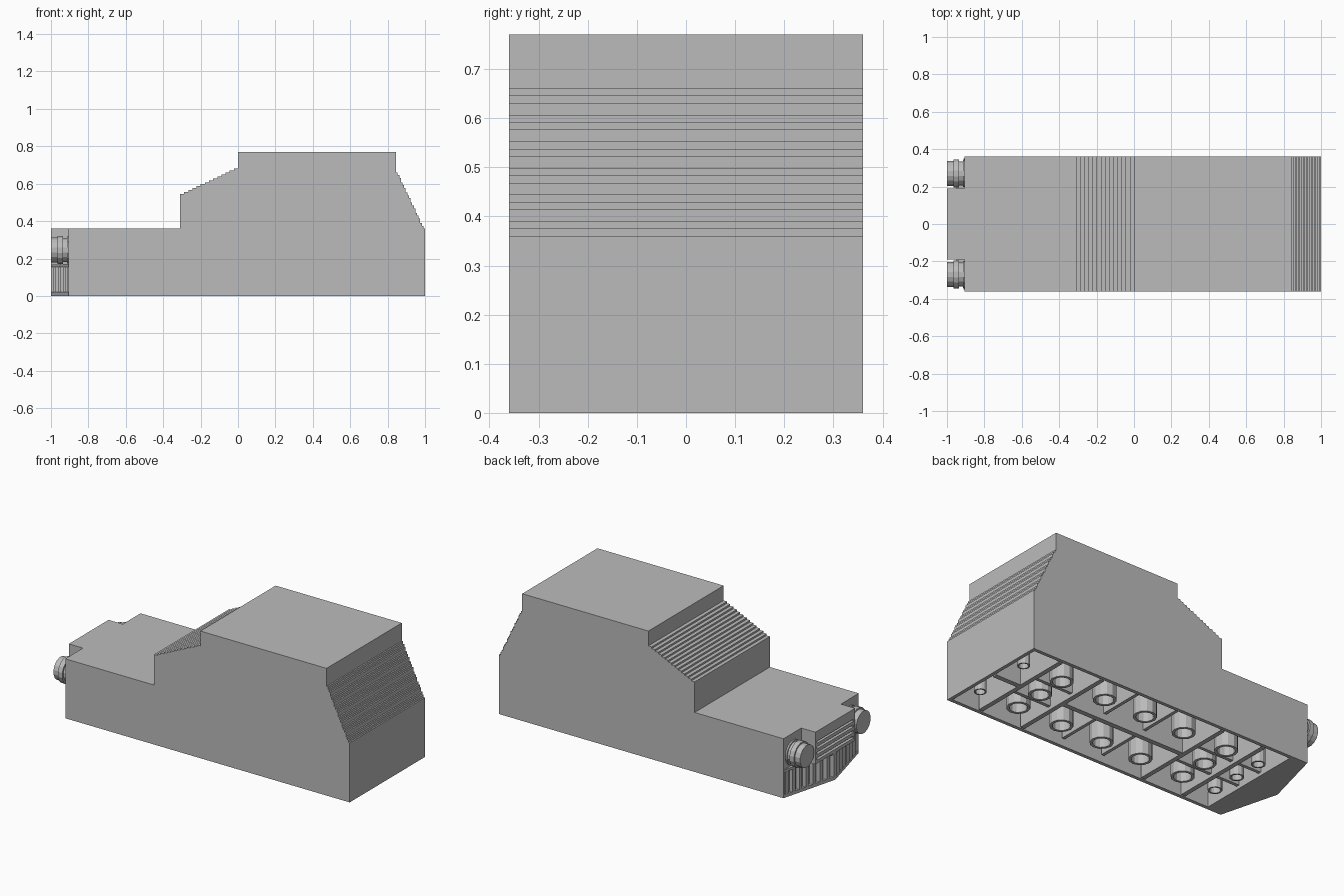
import bpy
import bmesh
from math import cos, sin, pi
from mathutils import Vector

cube = bpy.data.objects.get("Cube")
if cube:
    bpy.data.objects.remove(cube, do_unlink=True)

grey = bpy.data.materials.new("plain_grey")
grey.use_nodes = True
GREY = (0.5, 0.5, 0.5, 1)
grey.diffuse_color = GREY
grey.node_tree.nodes["Principled BSDF"].inputs["Base Color"].default_value = GREY

W = 0.36        # half width
NOSE = -0.905   # front wall behind the lamps
DEPTH = 0.3     # depth of the hollow underside


def finish(name, bm):
    bmesh.ops.recalc_face_normals(bm, faces=bm.faces[:])
    mesh = bpy.data.meshes.new(name)
    bm.to_mesh(mesh)
    bm.free()
    mesh.materials.append(grey)
    obj = bpy.data.objects.new(name, mesh)
    bpy.context.collection.objects.link(obj)
    return obj


def add_prism(bm, base, shift):
    """Extrude a closed outline along a vector."""
    face = bm.faces.new([bm.verts.new(p) for p in base])
    out = bmesh.ops.extrude_face_region(bm, geom=[face], use_keep_orig=True)
    verts = [g for g in out["geom"] if isinstance(g, bmesh.types.BMVert)]
    bmesh.ops.translate(bm, verts=verts, vec=Vector(shift))


def add_box(bm, x0, x1, y0, y1, z0, z1):
    add_prism(bm, [(x0, y0, z0), (x1, y0, z0), (x1, y1, z0), (x0, y1, z0)],
              (0, 0, z1 - z0))


def stairs(start, end, weights):
    """Vertical riser then flat tread, repeated between two points."""
    (x, z), pts = start, [start]
    dx, dz, total = end[0] - x, end[1] - z, sum(weights)
    for w in weights:
        z += dz * w / total
        pts.append((x, z))
        x += dx / len(weights)
        pts.append((x, z))
    return pts


# Body: stepped side profile with a hollow base
profile = [(NOSE, 0), (NOSE, 0.36), (-0.31, 0.36)]
profile += stairs((-0.31, 0.535), (0, 0.68), [1] * 14)
profile += [(0, 0.77), (0.845, 0.77)]
profile += stairs((0.845, 0.685), (1, 0.36), [1.6, 1, 1] * 6)
profile += [(1, 0)]
bm = bmesh.new()
add_prism(bm, [(x, -W, z) for x, z in profile], (0, 2 * W, 0))
bmesh.ops.recalc_face_normals(bm, faces=bm.faces[:])
floor = min(bm.faces, key=lambda f: f.calc_center_median().z)
bmesh.ops.inset_individual(bm, faces=[floor], thickness=0.03)
for v in floor.verts:
    if v.co.x < 0:
        v.co.x = -0.8
pocket = bmesh.ops.extrude_discrete_faces(bm, faces=[floor])["faces"][0]
bmesh.ops.translate(bm, verts=pocket.verts[:], vec=(0, 0, DEPTH))
finish("body", bm)

# Ribs across and along the hollow base
bm = bmesh.new()
for x in (0.79, 0.5, -0.34, -0.62):
    add_box(bm, x - 0.014, x + 0.014, -W + 0.03, W - 0.03, 0, DEPTH)
for x in (0.215, -0.06):
    add_box(bm, x - 0.01, x + 0.01, -W + 0.03, W - 0.03, 0.04, DEPTH)
for x0, x1 in ((-0.34, 0.5), (0.79, 0.97)):
    add_box(bm, x0, x1, -0.015, 0.015, 0, DEPTH)
for x0, x1 in ((0.5, 0.79), (-0.62, -0.34), (-0.8, -0.62)):
    for y in (-0.09, 0.09):
        add_box(bm, x0, x1, y - 0.01, y + 0.01, 0.02, DEPTH)
finish("underside_ribs", bm)


def add_tube(bm, x, y, r_out, r_in, n=12):
    """Open tube standing on the ground plane."""
    loops = []
    for r, z in ((r_out, DEPTH), (r_out, 0), (r_in, 0), (r_in, DEPTH)):
        loops.append([bm.verts.new((x + r * cos(2 * pi * i / n),
                                    y + r * sin(2 * pi * i / n), z))
                      for i in range(n)])
    for a, b in zip(loops, loops[1:] + loops[:1]):
        for i in range(n):
            j = (i + 1) % n
            bm.faces.new((a[i], a[j], b[j], b[i]))


# Tubes in rows of two or three
bm = bmesh.new()
for x, ys, r in ((0.92, (-1, 1), 0.035), (0.655, (-1, 0, 1), 0.065),
                 (0.355, (-1, 1), 0.065), (0.075, (-1, 1), 0.065),
                 (-0.195, (-1, 1), 0.065), (-0.49, (-1, 0, 1), 0.065),
                 (-0.715, (-1, 0, 1), 0.04)):
    for side in ys:
        add_tube(bm, x, side * 0.18, r, r * 0.75)
finish("underside_tubes", bm)

# Upper nose with horizontal grille slats
bm = bmesh.new()
add_box(bm, -0.98, NOSE, -0.19, 0.19, 0.165, 0.36)
add_box(bm, -1, -0.98, -0.19, 0.19, 0.30, 0.36)
for i in range(4):
    z = 0.165 + i * 0.034
    add_box(bm, -1, -0.98, -0.175, 0.175, z, z + 0.02)
for s in (-1, 1):
    add_box(bm, -1, -0.98, min(s * 0.175, s * 0.19), max(s * 0.175, s * 0.19), 0.165, 0.30)
finish("upper_nose", bm)


# Pointed chin with vertical bars
def add_wedge(bm, tip, half, z0, z1):
    add_prism(bm, [(NOSE, -half, z0), (tip, 0, z0), (NOSE, half, z0)],
              (0, 0, z1 - z0))


bm = bmesh.new()
add_wedge(bm, -1, W, 0, 0.02)
add_wedge(bm, -0.972, 0.3, 0.02, 0.155)
add_wedge(bm, -1, W, 0.155, 0.17)
finish("chin", bm)

bm = bmesh.new()
for i in range(-7, 8):
    y = i * 0.048
    front = -1 + 0.095 * abs(y) / W
    add_box(bm, front, NOSE, y - 0.014, y + 0.014, 0.02, 0.155)
finish("chin_bars", bm)


# Lamps: stacked rings on each side of the nose
def add_disc(bm, y, r, x0, x1, n=16):
    ring = [(x0, y + r * cos(2 * pi * (i + 0.5) / n),
             0.245 + r * sin(2 * pi * (i + 0.5) / n)) for i in range(n)]
    add_prism(bm, ring, (x1 - x0, 0, 0))


for side, label in ((1, "left"), (-1, "right")):
    bm = bmesh.new()
    for r, x0, x1 in ((0.068, -1, -0.965), (0.077, -0.965, -0.935),
                      (0.066, -0.935, -0.915), (0.074, -0.915, NOSE)):
        add_disc(bm, side * 0.27, r, x0, x1)
    finish("lamp_" + label, bm)
